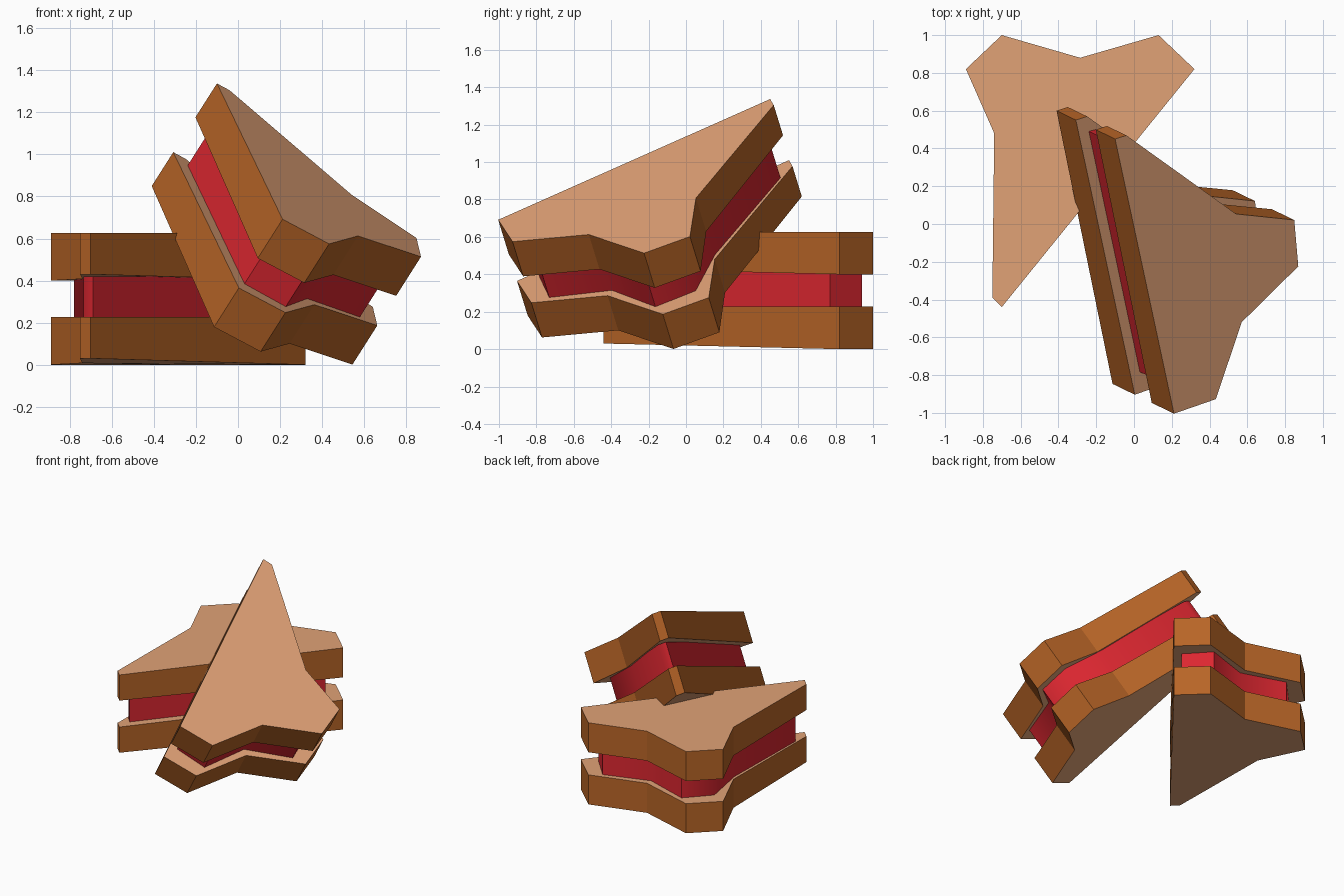
import bpy, math
from mathutils import Matrix, Vector

if "Cube" in bpy.data.objects:
    bpy.data.objects.remove(bpy.data.objects["Cube"])

# Outlines of one diagonal half, seen from above
BREAD = [(-.70, -.44), (-.75, -.39), (-.74, .48), (-.89, .82),
         (-.70, 1.0), (-.285, .88), (.13, 1.0), (.32, .82)]
FILLING = [(-.69, -.33), (-.735, -.28), (-.72, .44), (-.78, .77),
           (-.62, .94), (-.285, .83), (.05, .94), (.205, .77)]


def material(name, color):
    m = bpy.data.materials.new(name)
    m.diffuse_color = (*color, 1)
    m.use_nodes = True
    m.node_tree.nodes["Principled BSDF"].inputs["Base Color"].default_value = m.diffuse_color
    return m


crumb = material("crumb", (.75, .36, .18))
crust = material("crust", (.48, .13, .02))
jam = material("jam", (.72, .02, .03))


def slab(name, outline, z0, z1, lift, mats, matrix):
    """Extruded outline; the underside rises by 'lift' toward the pointed tip."""
    n = len(outline)
    low = [(x, y, z0 + lift * max(0, (.82 - y) / 1.26)) for x, y in outline]
    high = [(x, y, z1) for x, y in outline]
    faces = [tuple(range(n)), tuple(reversed(range(n, 2 * n)))]
    faces += [(i, i + n, (i + 1) % n + n, (i + 1) % n) for i in range(n)]
    mesh = bpy.data.meshes.new(name)
    mesh.from_pydata(low + high, [], faces)
    for m in mats:
        mesh.materials.append(m)
    for p in mesh.polygons:
        p.material_index = 0 if p.index < 2 else len(mats) - 1
    obj = bpy.data.objects.new(name, mesh)
    bpy.context.collection.objects.link(obj)
    obj.matrix_world = matrix
    return obj


def sandwich(prefix, matrix):
    # Two bread slices with a filling between them
    for part, z in (("bottom_bread", 0), ("top_bread", .4)):
        slab(f"{prefix}_{part}", BREAD, z, z + .227, .03, [crumb, crust], matrix)
    filling = slab(f"{prefix}_filling", FILLING, .225, .42, 0, [jam], matrix)
    bpy.ops.object.select_all(action='DESELECT')
    bpy.context.view_layer.objects.active = filling
    filling.select_set(True)
    bpy.ops.object.shade_smooth_by_angle(angle=math.radians(60))


# Half lying flat
sandwich("flat_half", Matrix.Identity(4))

# Half leaning on the first: axes and tip position of its tilted frame
ex = Vector((-.526, -.847, .074)).normalized()
ey = Vector((.683, -.461, -.576))
ey = (ey - ex * ey.dot(ex)).normalized()
ez = ex.cross(ey)
tip = Vector((-.10, .45, 1.337))
origin = tip - ex * -.70 - ey * -.44 - ez * .627
leaning = Matrix((ex, ey, ez)).transposed().to_4x4()
leaning.translation = origin
sandwich("leaning_half", leaning)
